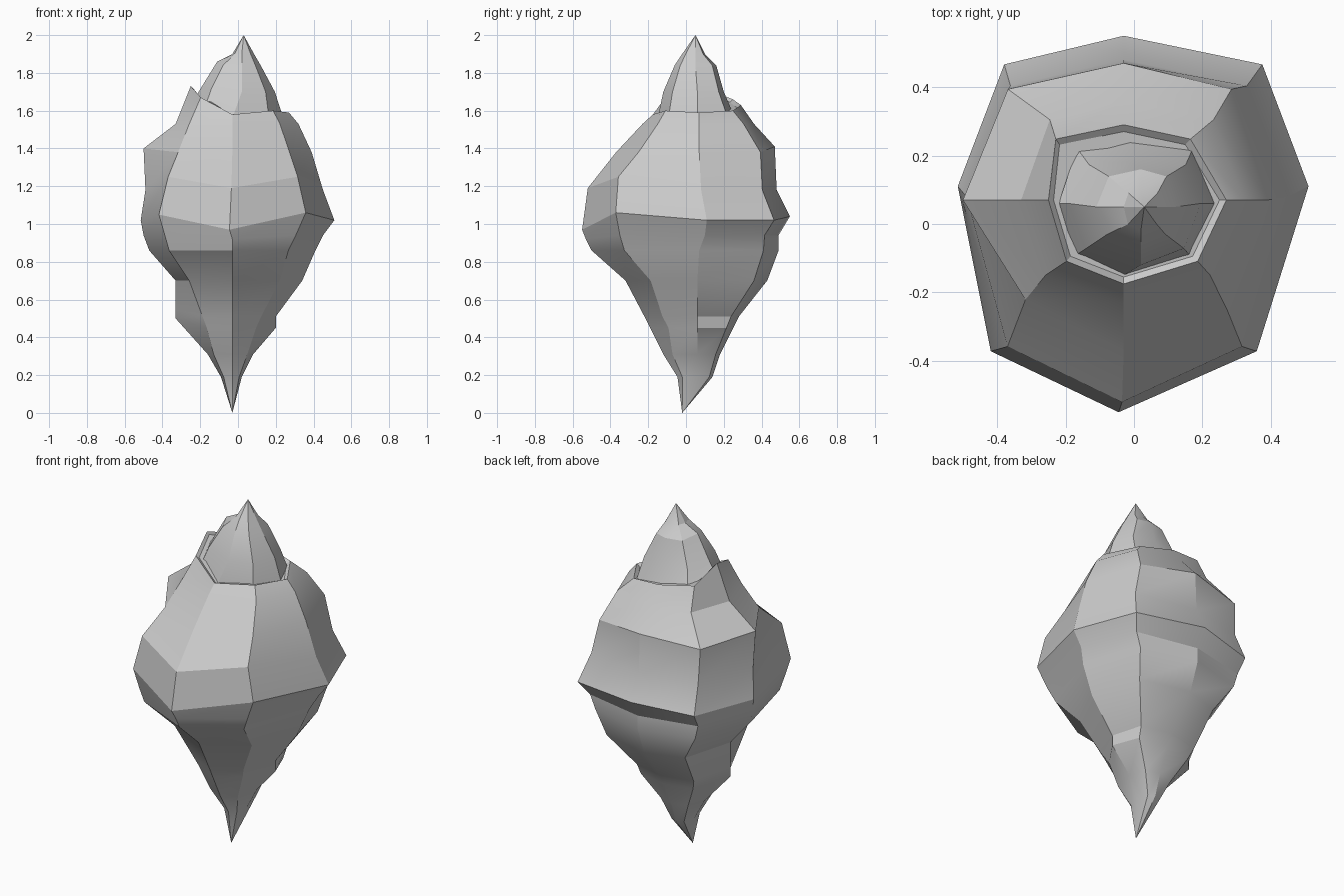
import bpy, bmesh
from math import radians

if "Cube" in bpy.data.objects:
    bpy.data.objects.remove(bpy.data.objects["Cube"])

# Eight-sided outline, counter-clockwise from the front; measured from the shell axis
OUTLINE = [(0, -1), (.72, -.73), (1, 0), (.75, .81), (0, 1), (-.72, .81), (-1, 0), (-.76, -.73)]
F, FR, R, BR, B, BL, L, FL = range(8)


def ring_points(z, left, right, front, back, cy, nudges):
    """One ring from its side extents; nudges shift single corners."""
    cx = -.03 if z < 1.65 else .02
    pts = []
    for i, (u, v) in enumerate(OUTLINE):
        x = cx + u * ((right - cx) if u > 0 else (cx - left))
        y = cy + v * ((back - cy) if v > 0 else (cy - front))
        dx, dy, dz = nudges.get(i, (0, 0, 0))
        pts.append((x + dx, y + dy, z + dz))
    return pts


def loft(name, rings, tip=None, apex=None):
    bm = bmesh.new()
    loops = [[bm.verts.new(p) for p in ring_points(*r)] for r in rings]
    for a, b in zip(loops, loops[1:]):
        for i in range(8):
            j = (i + 1) % 8
            bm.faces.new((a[i], a[j], b[j], b[i]))
    for loop, point in ((loops[0], tip), (loops[-1], apex)):
        if point:
            p = bm.verts.new(point)
            for i in range(8):
                bm.faces.new((loop[i], loop[(i + 1) % 8], p))
        else:
            bm.faces.new(loop)
    bmesh.ops.recalc_face_normals(bm, faces=bm.faces)
    me = bpy.data.meshes.new(name)
    bm.to_mesh(me)
    bm.free()
    ob = bpy.data.objects.new(name, me)
    bpy.context.collection.objects.link(ob)
    bpy.ops.object.select_all(action='DESELECT')
    bpy.context.view_layer.objects.active = ob
    ob.select_set(True)
    bpy.ops.object.shade_smooth_by_angle(angle=radians(25))
    return ob


# Main whorl: z, left, right, front, back, axis y, corner nudges
rim = {F: (0, 0, -.02), B: (0, 0, .03), BL: (-.04, 0, .06), L: (0, 0, .13), FL: (0, 0, .07),
       BR: (-.03, 0, 0), R: (0, 0, -.01)}
loft("shell_body", [
    (.19, -.09, .02, -.045, .14, .05, {}),
    (.31, -.16, .08, -.12, .18, .06, {}),
    (.45, -.26, .20, -.19, .25, .06, {L: (-.07, 0, .05), FL: (.04, 0, 0), FR: (-.04, .03, 0)}),
    (.51, -.29, .21, -.22, .28, .06, {L: (-.04, 0, .04), FL: (.04, 0, 0), R: (-.01, 0, 0), FR: (-.02, .02, 0)}),
    (.70, -.33, .36, -.32, .43, .06, {R: (-.02, 0, 0), FR: (-.03, .03, 0)}),
    (.86, -.47, .41, -.50, .49, .07, {FR: (-.02, .02, 0)}),
    (.94, -.50, .45, -.53, .49, .10, {F: (0, 0, -.02), FR: (-.01, .01, 0)}),
    (1.02, -.515, .51, -.55, .55, .11, {F: (-.015, 0, -.05), FR: (0, 0, .04), FL: (-.02, 0, .03), B: (0, 0, .02)}),
    (1.18, -.49, .45, -.52, .48, .08, {F: (-.005, 0, .01), FR: (0, 0, .07), FL: (.01, 0, .07)}),
    (1.38, -.50, .39, -.37, .47, .07, {L: (0, 0, .02), B: (0, 0, .03), FL: (.07, .03, 0)}),
    (1.53, -.33, .32, -.23, .36, .07, {}),
    (1.60, -.25, .27, -.175, .29, .07, rim),
    (1.585, -.235, .25, -.155, .27, .07, rim),
], tip=(-.03, -.02, 0))

# Pointed spire rising out of the rim
loft("spire", [
    (1.56, -.22, .24, -.15, .26, .06, {L: (0, 0, .12), FL: (0, 0, .06), BL: (0, 0, .06)}),
    (1.70, -.19, .195, -.12, .20, .06, {L: (0, 0, .03), FL: (0, 0, .02)}),
    (1.84, -.11, .12, -.06, .16, .05, {L: (0, 0, .02)}),
    (1.90, -.03, .085, -.02, .10, .05, {}),
], apex=(.03, .05, 2.0))
